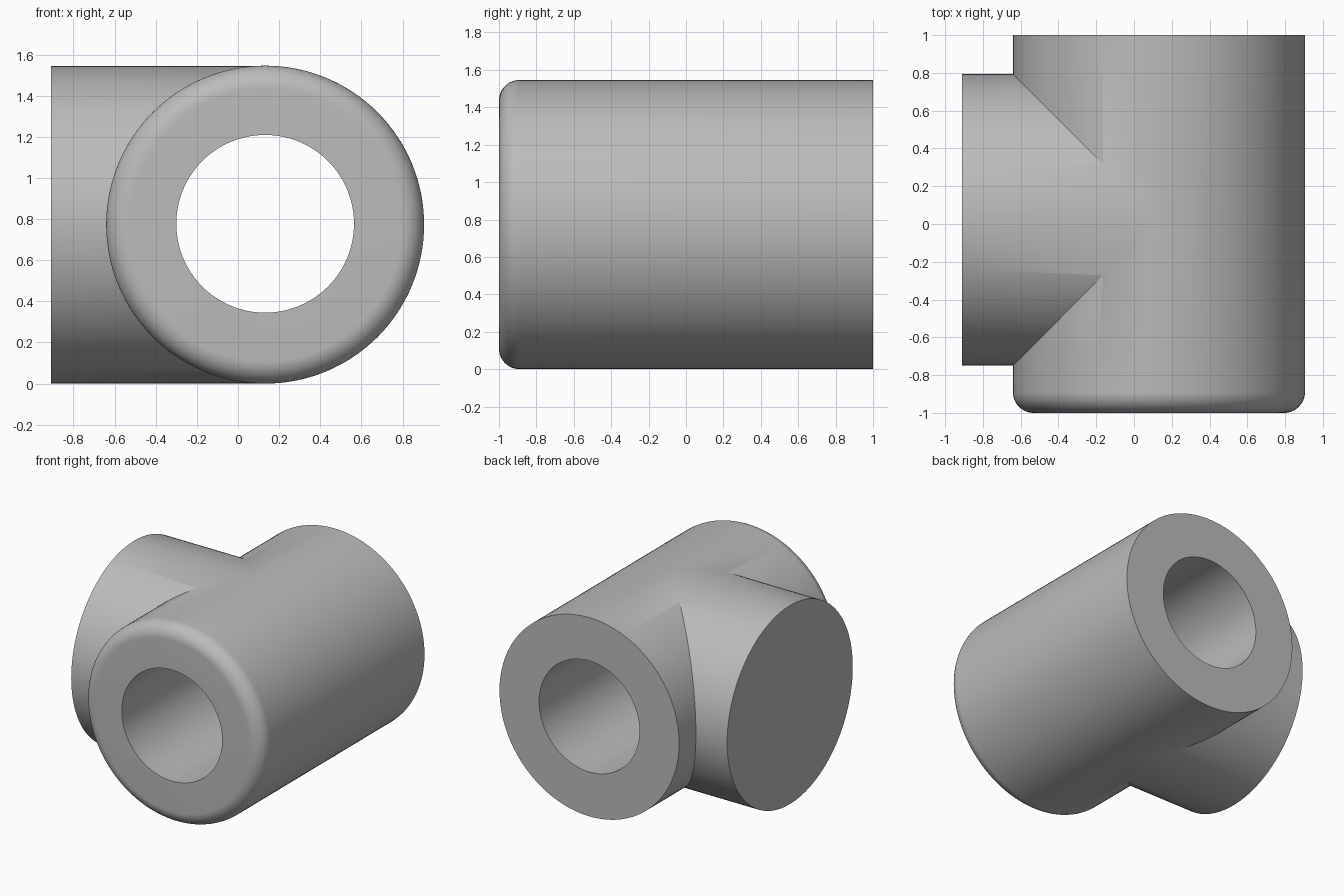
import bpy, bmesh, math
from mathutils import Matrix, Vector

if "Cube" in bpy.data.objects:
    bpy.data.objects.remove(bpy.data.objects["Cube"], do_unlink=True)

grey = bpy.data.materials.new("plain grey")
grey.use_nodes = True
colour = (0.50, 0.50, 0.50, 1)
grey.diffuse_color = colour
grey.node_tree.nodes["Principled BSDF"].inputs["Base Color"].default_value = colour

SEGMENTS = 128
R = 0.773            # outer radius of both tubes
BORE = 0.432         # bore radius
ROUND = 0.11         # rounded front edge
CENTRE = Vector((0.132, 0, R))


def turned(name, profile, rotation, location):
    """Solid of revolution about local z from (radius, height) points, capped at both ends."""
    bm = bmesh.new()
    rings = []
    for r, h in profile:
        ring = []
        for i in range(SEGMENTS):
            a = 2 * math.pi * i / SEGMENTS
            ring.append(bm.verts.new((r * math.cos(a), r * math.sin(a), h)))
        rings.append(ring)
    for low, high in zip(rings, rings[1:]):
        for i in range(SEGMENTS):
            j = (i + 1) % SEGMENTS
            bm.faces.new((low[i], low[j], high[j], high[i]))
    bm.faces.new(rings[0][::-1])
    bm.faces.new(rings[-1])
    bm.transform(Matrix.Translation(location) @ rotation)
    bmesh.ops.recalc_face_normals(bm, faces=bm.faces)
    mesh = bpy.data.meshes.new(name)
    bm.to_mesh(mesh)
    bm.free()
    mesh.materials.append(grey)
    obj = bpy.data.objects.new(name, mesh)
    bpy.context.collection.objects.link(obj)
    return obj


def combine(target, tool, operation):
    mod = target.modifiers.new(operation.lower(), "BOOLEAN")
    mod.operation = operation
    mod.solver = "EXACT"
    mod.object = tool
    bpy.context.view_layer.objects.active = target
    bpy.ops.object.modifier_apply(modifier=mod.name)
    bpy.data.objects.remove(tool, do_unlink=True)


# Main tube along y, with a rounded front rim and a square back rim
along_y = Matrix.Rotation(-math.pi / 2, 4, "X")
profile = []
for k in range(13):
    a = math.pi / 2 * k / 12
    profile.append((R - ROUND + ROUND * math.sin(a), -1 + ROUND - ROUND * math.cos(a)))
profile.append((R, 1))
body = turned("tee_body", profile, along_y, CENTRE)

# Closed side branch towards -x, reaching the main axis
along_x = Matrix.Rotation(-math.pi / 2, 4, "Y")
branch = turned("side_branch", [(R - 0.001, 0), (R - 0.001, 0.91 + CENTRE.x)],
                along_x, CENTRE + Vector((0, 0.022, 0)))
combine(body, branch, "UNION")

# Straight bore through the main tube
bore = turned("bore_cutter", [(BORE, -1.2), (BORE, 1.2)], along_y, CENTRE + Vector((0, 0, 0.004)))
combine(body, bore, "DIFFERENCE")

# Smooth walls with sharp rims
bpy.ops.object.select_all(action="DESELECT")
body.select_set(True)
bpy.context.view_layer.objects.active = body
bpy.ops.object.shade_smooth_by_angle(angle=math.radians(30))
